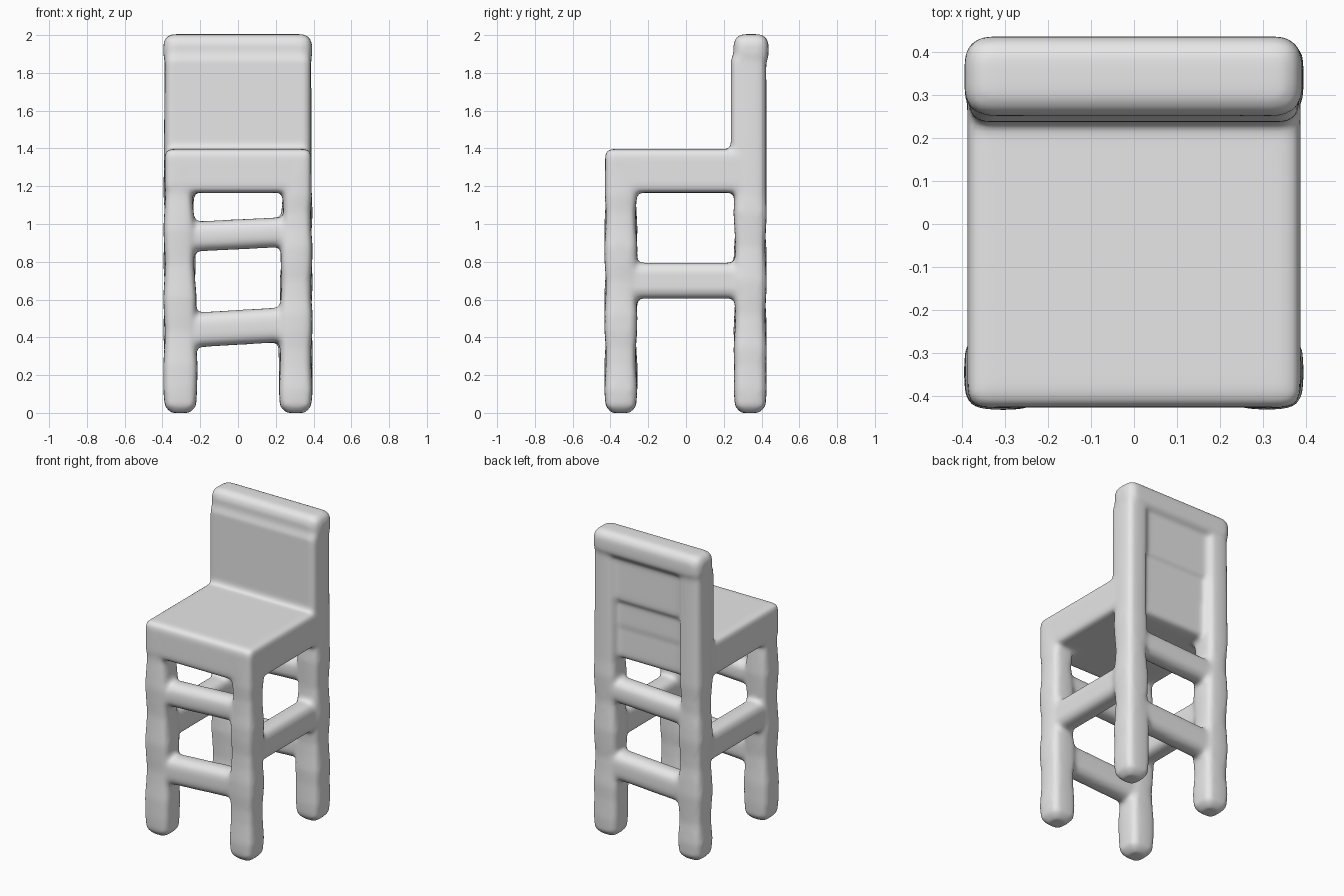
import bpy
import bmesh
import math
from mathutils import Vector

cube = bpy.data.objects.get("Cube")
if cube:
    bpy.data.objects.remove(cube, do_unlink=True)

bm = bmesh.new()


def rounded_box(low, high, radius, tilt=0.0):
    """Bevelled box between two corners; tilt lifts it towards +x."""
    part = bmesh.new()
    bmesh.ops.create_cube(part, size=1)
    low, high = Vector(low), Vector(high)
    for v in part.verts:
        v.co = (low + high) / 2 + v.co * (high - low)
    bmesh.ops.bevel(part, geom=part.edges[:], offset=radius, segments=4,
                    profile=0.5, affect='EDGES')
    for v in part.verts:
        v.co.z += tilt * v.co.x
    add(part)


def post(stations):
    """Loft of softly square rings; each station is z, x, y, half width, half depth."""
    part = bmesh.new()
    sides = 16
    rings = []
    for z, x, y, hx, hy in stations:
        ring = []
        for i in range(sides):
            c, s = math.cos(math.tau * i / sides), math.sin(math.tau * i / sides)
            ring.append(part.verts.new((
                x + hx * math.copysign(abs(c) ** 0.5, c),
                y + hy * math.copysign(abs(s) ** 0.5, s), z)))
        rings.append(ring)
    for a, b in zip(rings, rings[1:]):
        for i in range(sides):
            j = (i + 1) % sides
            part.faces.new((a[i], a[j], b[j], b[i]))
    part.faces.new(rings[0][::-1])
    part.faces.new(rings[-1])
    add(part)


def add(part):
    """Merge a part into the whole chair."""
    mesh = bpy.data.meshes.new("part")
    part.to_mesh(mesh)
    part.free()
    bm.from_mesh(mesh)
    bpy.data.meshes.remove(mesh)


# Legs: knobbly posts that slim towards the seat; the rear pair carries the back
for side in (-1, 1):
    for y, top in ((-0.345, 1.3), (0.34, 1.95)):
        stations = [(0.0, side * 0.305, y, 0.05, 0.05),
                    (0.035, side * 0.305, y, 0.084, 0.082),
                    (0.12, side * 0.306, y, 0.09, 0.088)]
        z = 0.25
        while z < 1.2:
            wobble = 0.005 * math.sin(z * 17 + side + y * 4)
            slim = 0.018 * max(0, (z - 0.4) / 0.8)
            stations.append((z, side * (0.305 + slim * 0.5), y,
                             0.087 - slim * 0.6 + wobble, 0.084 + wobble))
            z += 0.09
        stations.append((top, side * 0.31, y, 0.078, 0.085))
        post(stations)

    # Side stretcher
    rounded_box((side * 0.31 - 0.068, -0.35, 0.605),
                (side * 0.31 + 0.068, 0.35, 0.795), 0.05)

# Front and rear rungs
for y in (-0.345, 0.345):
    rounded_box((-0.32, y - 0.07, 0.36), (0.32, y + 0.07, 0.545), 0.06, 0.06)
    rounded_box((-0.32, y - 0.068, 0.865), (0.32, y + 0.068, 1.025), 0.06, 0.05)

# Seat
rounded_box((-0.388, -0.428, 1.165), (0.388, 0.37, 1.397), 0.035)

# Backrest panel, set in from the rear, with a thick top rail
rounded_box((-0.385, 0.238, 1.36), (0.385, 0.375, 1.9), 0.035)
rounded_box((-0.375, 0.25, 1.55), (0.375, 0.395, 1.92), 0.03)
rounded_box((-0.395, 0.252, 1.84), (0.392, 0.437, 2.005), 0.055)

mesh = bpy.data.meshes.new("chair")
bm.to_mesh(mesh)
bm.free()
chair = bpy.data.objects.new("chair", mesh)
bpy.context.collection.objects.link(chair)

# Plain grey finish
grey = bpy.data.materials.new("plain grey")
grey.use_nodes = True
colour = (0.8, 0.8, 0.8, 1)
grey.diffuse_color = colour
grey.node_tree.nodes["Principled BSDF"].inputs["Base Color"].default_value = colour
mesh.materials.append(grey)

# Fuse the parts and melt the joints together
fuse = chair.modifiers.new("fuse", 'REMESH')
fuse.mode = 'VOXEL'
fuse.voxel_size = 0.014
fuse.use_smooth_shade = True
melt = chair.modifiers.new("melt", 'SMOOTH')
melt.factor = 0.5
melt.iterations = 9
